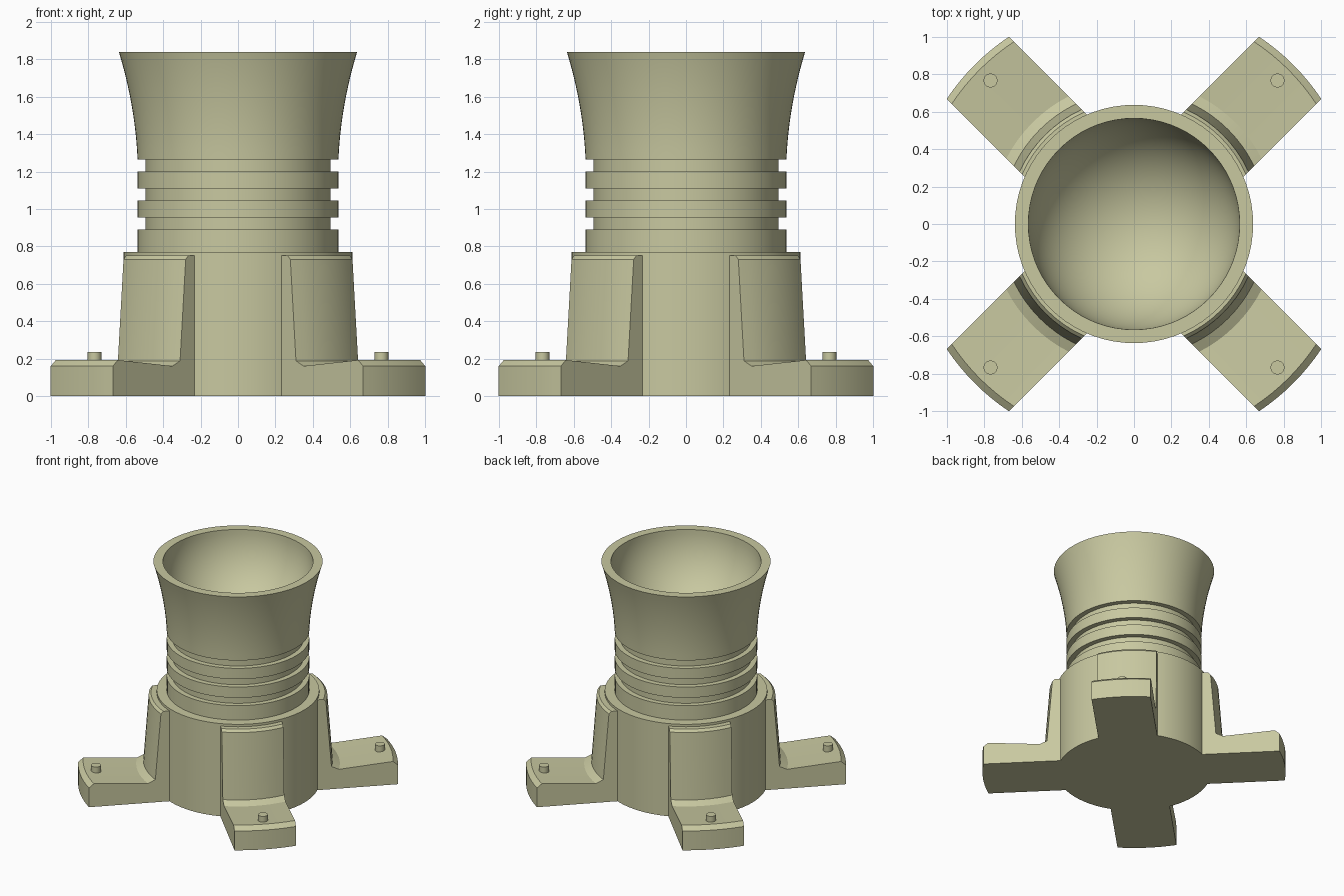
import bpy, bmesh, math

if "Cube" in bpy.data.objects:
    bpy.data.objects.remove(bpy.data.objects["Cube"], do_unlink=True)

COLOUR = (0.578, 0.578, 0.352, 1.0)
khaki = bpy.data.materials.new("pale khaki")
khaki.use_nodes = True
khaki.diffuse_color = COLOUR
khaki.node_tree.nodes["Principled BSDF"].inputs["Base Color"].default_value = COLOUR


def finish(bm, name):
    """Turn a bmesh into a smooth-shaded object with sharp edges kept."""
    bmesh.ops.remove_doubles(bm, verts=bm.verts, dist=1e-5)
    bmesh.ops.recalc_face_normals(bm, faces=bm.faces)
    mesh = bpy.data.meshes.new(name)
    bm.to_mesh(mesh)
    bm.free()
    mesh.materials.append(khaki)
    ob = bpy.data.objects.new(name, mesh)
    bpy.context.collection.objects.link(ob)
    bpy.ops.object.select_all(action='DESELECT')
    ob.select_set(True)
    bpy.context.view_layer.objects.active = ob
    bpy.ops.object.shade_smooth_by_angle(angle=math.radians(25))
    return ob


def lathe(name, profile, steps=72):
    """Revolve (radius, height) points around z."""
    bm = bmesh.new()
    verts = [bm.verts.new((r, 0, z)) for r, z in profile]
    edges = [bm.edges.new(pair) for pair in zip(verts, verts[1:])]
    bmesh.ops.spin(bm, geom=verts + edges, cent=(0, 0, 0), axis=(0, 0, 1),
                   angle=math.tau, steps=steps, use_duplicate=False)
    return finish(bm, name)


# Body: base drum, ribbed neck, flared cup and hemispherical bowl
BASE, RIB, GROOVE = 0.612, 0.537, 0.495
RIM, BOWL, TOP = 0.637, 0.565, 1.84
profile = [(0, 0), (BASE, 0), (BASE, 0.77), (RIB, 0.77)]
for low, high in ((0.89, 0.955), (1.045, 1.11), (1.20, 1.265)):
    profile += [(RIB, low), (GROOVE, low), (GROOVE, high), (RIB, high)]
for i in range(1, 13):
    t = i / 12
    profile.append((RIB + (RIM - RIB) * (0.25 * t + 0.75 * t * t),
                    1.265 + (TOP - 1.265) * t))
for i in range(25):
    a = math.pi / 2 * i / 24
    profile.append((BOWL * math.cos(a), TOP - BOWL * math.sin(a)))
profile[-1] = (0, TOP - BOWL)
lathe("body", profile)

# Legs: a revolved section trimmed to a straight-sided strip
HALF = 0.235
SECTION = [(0.58, 0), (1.204, 0), (1.204, 0.16), (1.167, 0.192), (0.767, 0.16),
           (0.713, 0.188), (0.673, 0.73), (0.655, 0.75), (0.58, 0.75)]


def leg(name, angle, cuts=8):
    bm = bmesh.new()
    c, s = math.cos(angle), math.sin(angle)
    rows = []
    for i in range(cuts + 1):
        w = HALF * (2 * i / cuts - 1)
        row = []
        for r, z in SECTION:
            a = math.sqrt(r * r - w * w)
            row.append(bm.verts.new((a * c - w * s, a * s + w * c, z)))
        rows.append(row)
    n = len(SECTION)
    for p, q in zip(rows, rows[1:]):
        for j in range(n):
            k = (j + 1) % n
            bm.faces.new((p[j], p[k], q[k], q[j]))
    bm.faces.new(rows[0])
    bm.faces.new(rows[-1])
    finish(bm, name)


PEG_R = 1.085
for name, degrees in (("back_left", 45), ("back_right", 135),
                      ("front_right", 225), ("front_left", 315)):
    ang = math.radians(degrees)
    leg(name + "_leg", ang)
    # Small peg standing on the foot
    peg = lathe(name + "_peg", [(0, 0.15), (0.037, 0.15), (0.037, 0.235), (0, 0.235)], 24)
    peg.location = (PEG_R * math.cos(ang), PEG_R * math.sin(ang), 0)
